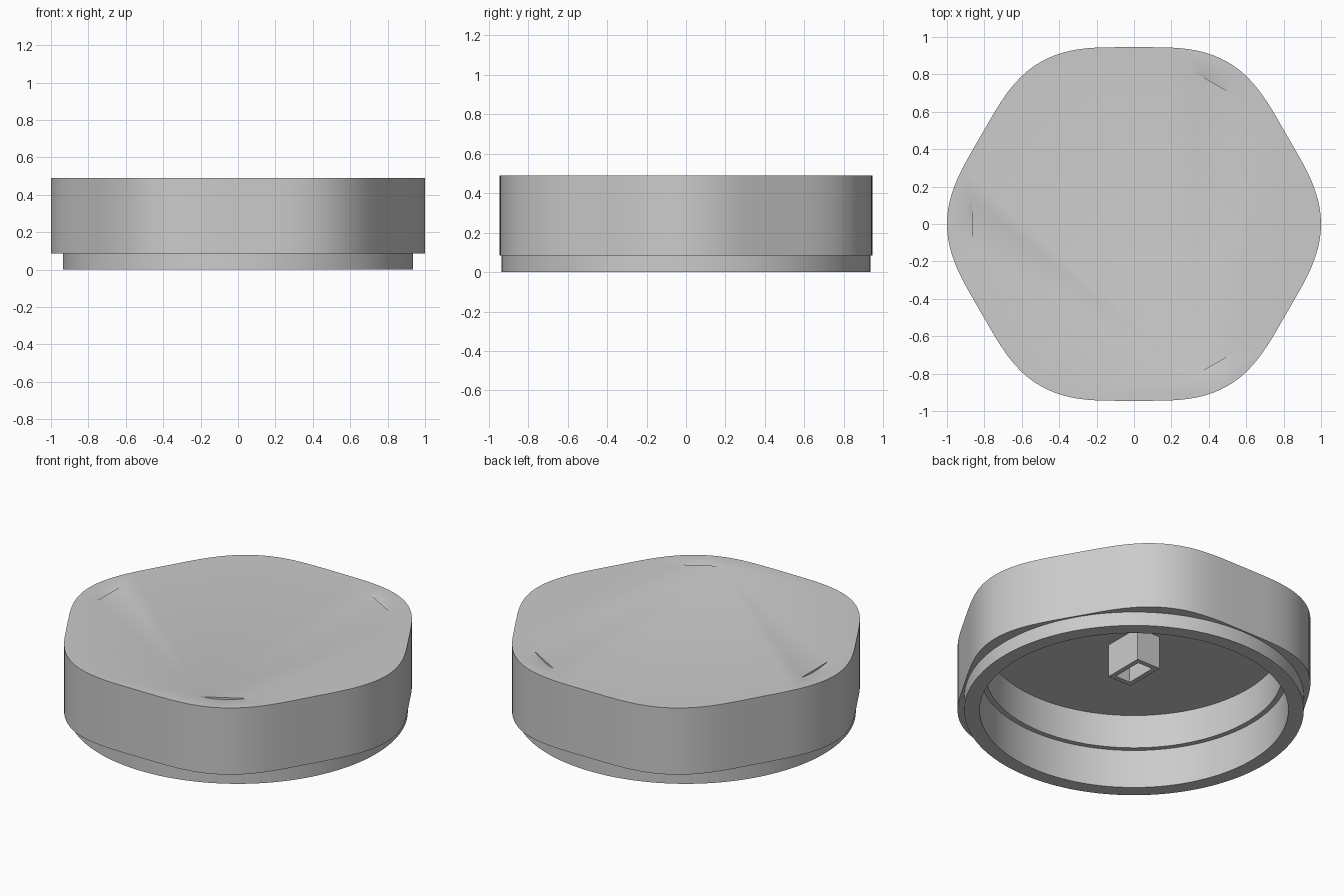
import bpy
import bmesh
from math import cos, sin, pi, radians
from mathutils import Matrix

cube = bpy.data.objects.get("Cube")
if cube:
    bpy.data.objects.remove(cube, do_unlink=True)

grey = bpy.data.materials.new("plain grey")
grey.use_nodes = True
colour = (0.6, 0.6, 0.6, 1)
grey.diffuse_color = colour
grey.node_tree.nodes["Principled BSDF"].inputs["Base Color"].default_value = colour

SEGMENTS = 144
TOP, SKIRT, LEDGE, CEILING = 0.49, 0.085, 0.235, 0.44


def circle(radius, wave=0.0):
    """Round outline, with six soft lobes when wave is set."""
    points = []
    for i in range(SEGMENTS):
        a = 2 * pi * i / SEGMENTS
        r = radius + wave * cos(6 * a)
        points.append((r * cos(a), r * sin(a)))
    return points


def rectangle(x, y):
    return [(x, y), (-x, y), (-x, -y), (x, -y)]


def stack(name, rings, cap_start=True):
    """Join outlines at successive heights into one skin."""
    bm = bmesh.new()
    loops = [[bm.verts.new((x, y, z)) for x, y in pts] for pts, z in rings]
    for low, high in zip(loops, loops[1:]):
        n = len(low)
        for i in range(n):
            j = (i + 1) % n
            bm.faces.new((low[i], low[j], high[j], high[i]))
    bm.faces.new(loops[-1])
    if cap_start:
        bm.faces.new(loops[0])
    bmesh.ops.recalc_face_normals(bm, faces=bm.faces)
    mesh = bpy.data.meshes.new(name)
    bm.to_mesh(mesh)
    bm.free()
    mesh.materials.append(grey)
    obj = bpy.data.objects.new(name, mesh)
    bpy.context.collection.objects.link(obj)
    return obj


def select(obj):
    bpy.ops.object.select_all(action="DESELECT")
    obj.select_set(True)
    bpy.context.view_layer.objects.active = obj


# Hollow lobed cap with a round lower collar and an inner ledge
lobed = circle(0.9725, 0.0275)
cap = stack("cap", [
    (lobed, TOP), (lobed, SKIRT),
    (circle(0.935), SKIRT), (circle(0.935), 0),
    (circle(0.85), 0), (circle(0.85), LEDGE),
    (circle(0.82), LEDGE), (circle(0.82), CEILING),
])

# Three shallow crescent grip notches in the top
R, DEPTH, LENGTH = 0.65, 0.012, 0.07
for degrees in (60, 180, 300):
    bm = bmesh.new()
    bmesh.ops.create_cone(bm, cap_ends=True, segments=SEGMENTS, radius1=R,
                          radius2=R - DEPTH * 1.1, depth=LENGTH)
    place = (Matrix.Rotation(radians(degrees), 4, "Z")
             @ Matrix.Translation((0.865 + LENGTH / 2, 0, TOP - DEPTH + R))
             @ Matrix.Rotation(pi / 2, 4, "Y"))
    bmesh.ops.transform(bm, matrix=place, verts=bm.verts)
    mesh = bpy.data.meshes.new("notch_cutter")
    bm.to_mesh(mesh)
    bm.free()
    mesh.materials.append(grey)
    cutter = bpy.data.objects.new("notch_cutter", mesh)
    cutter.hide_render = True
    bpy.context.collection.objects.link(cutter)
    cut = cap.modifiers.new("notch", "BOOLEAN")
    cut.operation = "DIFFERENCE"
    cut.solver = "EXACT"
    cut.object = cutter
    select(cap)
    bpy.ops.object.modifier_apply(modifier=cut.name)
    bpy.data.objects.remove(cutter, do_unlink=True)

select(cap)
bpy.ops.object.shade_smooth_by_angle(angle=radians(30))

# Hollow rectangular socket hanging from the ceiling
outer, inner = rectangle(0.079, 0.125), rectangle(0.05, 0.096)
stack("stem_socket", [
    (outer, CEILING + 0.005), (outer, 0.24),
    (inner, 0.24), (inner, CEILING - 0.005),
])
